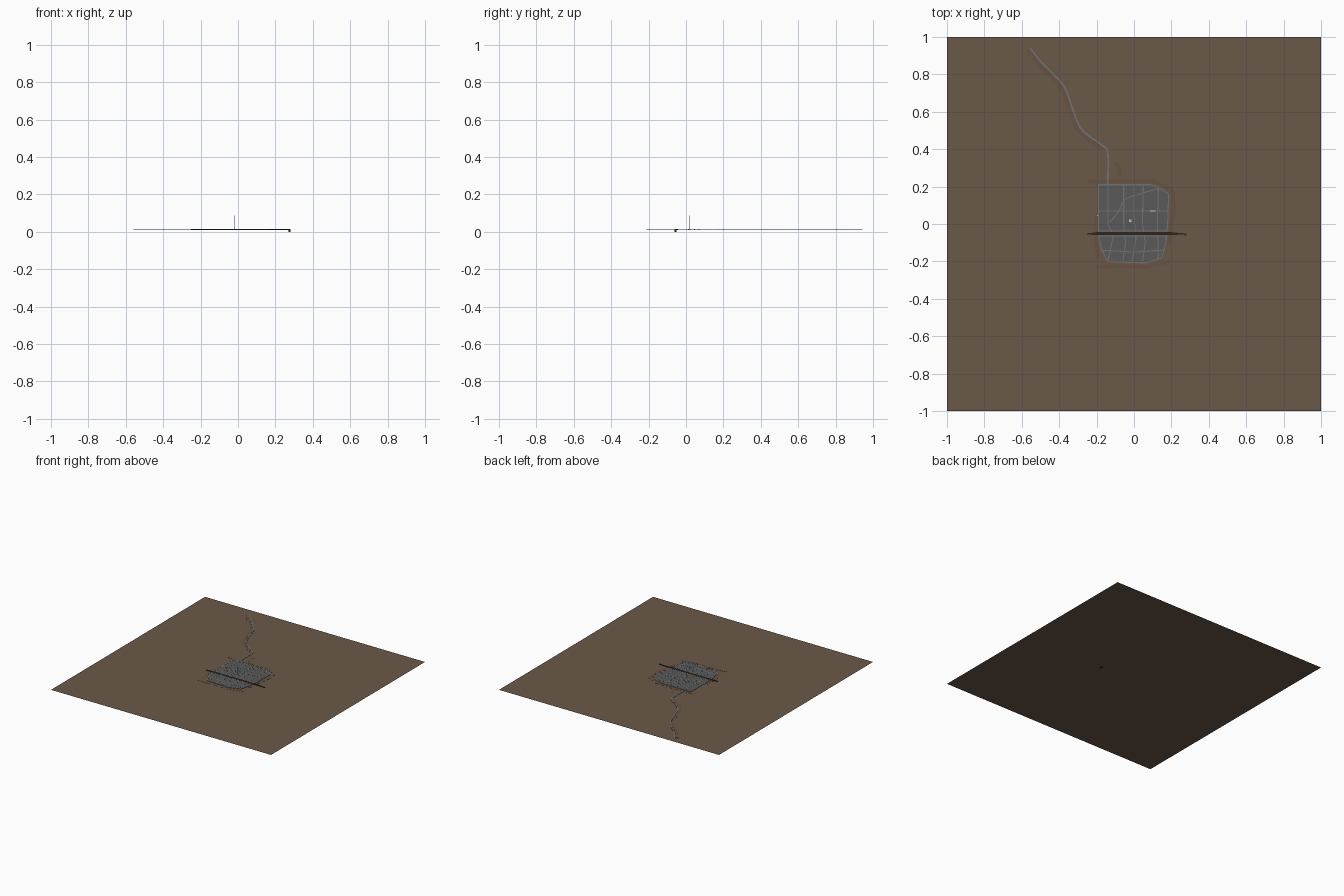
import bpy, bmesh
from mathutils import Vector

if "Cube" in bpy.data.objects:
    bpy.data.objects.remove(bpy.data.objects["Cube"])

G = 0.010  # ground level


def mat(name, col):
    m = bpy.data.materials.new(name)
    m.diffuse_color = (*col, 1)
    m.use_nodes = True
    m.node_tree.nodes["Principled BSDF"].inputs["Base Color"].default_value = m.diffuse_color
    return m


EARTH = mat("earth", (0.148, 0.098, 0.067))
BANK = mat("bank", (0.135, 0.085, 0.055))
PAVING = mat("paving", (0.10, 0.10, 0.10))
STREET = mat("street", (0.16, 0.165, 0.165))
DARK = mat("dark", (0.026, 0.018, 0.014))
WHITE = mat("white", (0.6, 0.6, 0.58))


def make(name, bm, material):
    bmesh.ops.recalc_face_normals(bm, faces=bm.faces)
    me = bpy.data.meshes.new(name)
    bm.to_mesh(me)
    bm.free()
    me.materials.append(material)
    ob = bpy.data.objects.new(name, me)
    bpy.context.collection.objects.link(ob)
    return ob


def add_slab(bm, pts, top, bottom=G + 0.0002):
    """Flat slab with the given outline."""
    face = bm.faces.new([bm.verts.new((x, y, bottom)) for x, y in pts])
    ext = bmesh.ops.extrude_face_region(bm, geom=[face], use_keep_orig=True)
    for v in ext["geom"]:
        if isinstance(v, bmesh.types.BMVert):
            v.co.z = top


def slab(name, pts, top, material):
    bm = bmesh.new()
    add_slab(bm, pts, top)
    return make(name, bm, material)


def strips(name, paths, width, top, material):
    """Flat ribbons following paths, with mitred bends."""
    bm = bmesh.new()
    for path in paths:
        p = [Vector(q) for q in path]
        left, right = [], []
        for i, q in enumerate(p):
            d = (p[min(i + 1, len(p) - 1)] - p[max(i - 1, 0)]).normalized()
            n = Vector((-d.y, d.x)) * width / 2
            left.append(q + n)
            right.append(q - n)
        add_slab(bm, left + right[::-1], top)
    return make(name, bm, material)


def smooth(pts, steps=5):
    """Catmull-Rom through points."""
    p = [Vector(q) for q in pts]
    p = [2 * p[0] - p[1]] + p + [2 * p[-1] - p[-2]]
    out = []
    for a, b, c, d in zip(p, p[1:], p[2:], p[3:]):
        for k in range(steps):
            t = k / steps
            out.append(0.5 * (2 * b + (c - a) * t + (2 * a - 5 * b + 4 * c - d) * t * t
                              + (3 * b - a - 3 * c + d) * t ** 3))
    return out + [p[-2]]


def box(name, c, s, material):
    bm = bmesh.new()
    bmesh.ops.create_cube(bm, size=1)
    for v in bm.verts:
        v.co = Vector(c) + Vector([a * b for a, b in zip(v.co, s)])
    return make(name, bm, material)


# Ground plane
bm = bmesh.new()
bmesh.ops.create_grid(bm, x_segments=1, y_segments=1, size=1)
for v in bm.verts:
    v.co.z = G
make("ground", bm, EARTH)

# Paved town area and earth banks around it
town = [(-0.19, 0.21), (0.09, 0.21), (0.14, 0.19), (0.185, 0.16), (0.18, 0.0),
        (0.17, -0.10), (0.15, -0.18), (0.06, -0.208), (-0.14, -0.20), (-0.175, -0.13), (-0.19, -0.06)]
banks = [
    [(-0.25, 0.23), (-0.19, 0.225), (-0.05, 0.23), (0.1, 0.23), (0.21, 0.18)],
    [(0.20, 0.20), (0.215, 0.10), (0.20, 0.0), (0.185, -0.12)],
    [(0.19, -0.20), (0.07, -0.228), (-0.08, -0.225), (-0.20, -0.232)],
    [(-0.19, -0.18), (-0.205, -0.10), (-0.205, 0.05)],
]
strips("earth_banks", banks, 0.02, G + 0.001, BANK)
slab("town_paving", town, G + 0.0025, PAVING)

# Street grid with boundary road
streets = [
    town + [town[0]],
    [(-0.14, 0.21), (-0.14, 0.0), (-0.11, -0.06), (-0.14, -0.20)],
    [(-0.055, 0.21), (-0.055, 0.0), (-0.045, -0.10), (-0.06, -0.20)],
    [(0.0, 0.21), (0.0, 0.05), (0.01, -0.08), (-0.01, -0.205)],
    [(0.05, 0.21), (0.045, 0.0), (0.06, -0.10), (0.045, -0.205)],
    [(0.13, 0.19), (0.125, 0.0), (0.13, -0.19)],
    [(-0.19, 0.07), (0.18, 0.07)],
    [(-0.19, -0.037), (0.175, -0.037)],
    [(-0.19, -0.065), (0.17, -0.065)],
    [(-0.175, -0.14), (0.0, -0.15), (0.16, -0.14)],
    smooth([(-0.13, 0.01), (-0.08, 0.07), (-0.05, 0.13), (0.03, 0.16), (0.13, 0.19)], 3),
]
strips("streets", streets, 0.006, G + 0.0032, STREET)

# Winding country road with its bank
road = smooth([(-0.14, 0.20), (-0.14, 0.38), (-0.17, 0.42), (-0.24, 0.47), (-0.29, 0.52),
               (-0.33, 0.62), (-0.37, 0.73), (-0.44, 0.81), (-0.50, 0.87), (-0.555, 0.94)])
strips("country_road", [road], 0.009, G + 0.0025, STREET)
strips("road_bank", [[(q.x - 0.016, q.y - 0.008) for q in road[8:]]], 0.02, G + 0.001, BANK)
strips("track_bank", [[(-0.07, 0.25), (-0.08, 0.29), (-0.10, 0.33)]], 0.02, G + 0.001, BANK)

# Dark straight channel through the town, with end post
slab("channel", [(-0.25, -0.05), (-0.19, -0.042), (0.18, -0.042), (0.27, -0.05),
                 (0.27, -0.056), (0.18, -0.06), (-0.19, -0.06), (-0.25, -0.056)], G + 0.004, DARK)
box("channel_end_post", (0.275, -0.056, 0.007), (0.01, 0.012, 0.014), DARK)

# Mast and small landmarks
box("mast_base", (-0.02, 0.018, G + 0.003), (0.012, 0.012, 0.006), WHITE)
bm = bmesh.new()
bmesh.ops.create_cone(bm, segments=8, radius1=0.0015, radius2=0.001, depth=0.078, cap_ends=True)
for v in bm.verts:
    v.co += Vector((-0.02, 0.018, G + 0.039))
make("mast", bm, WHITE)
box("long_roof", (0.10, 0.07, G + 0.003), (0.03, 0.005, 0.004), WHITE)
box("gate_hut", (-0.195, 0.045, G + 0.003), (0.006, 0.006, 0.005), WHITE)
